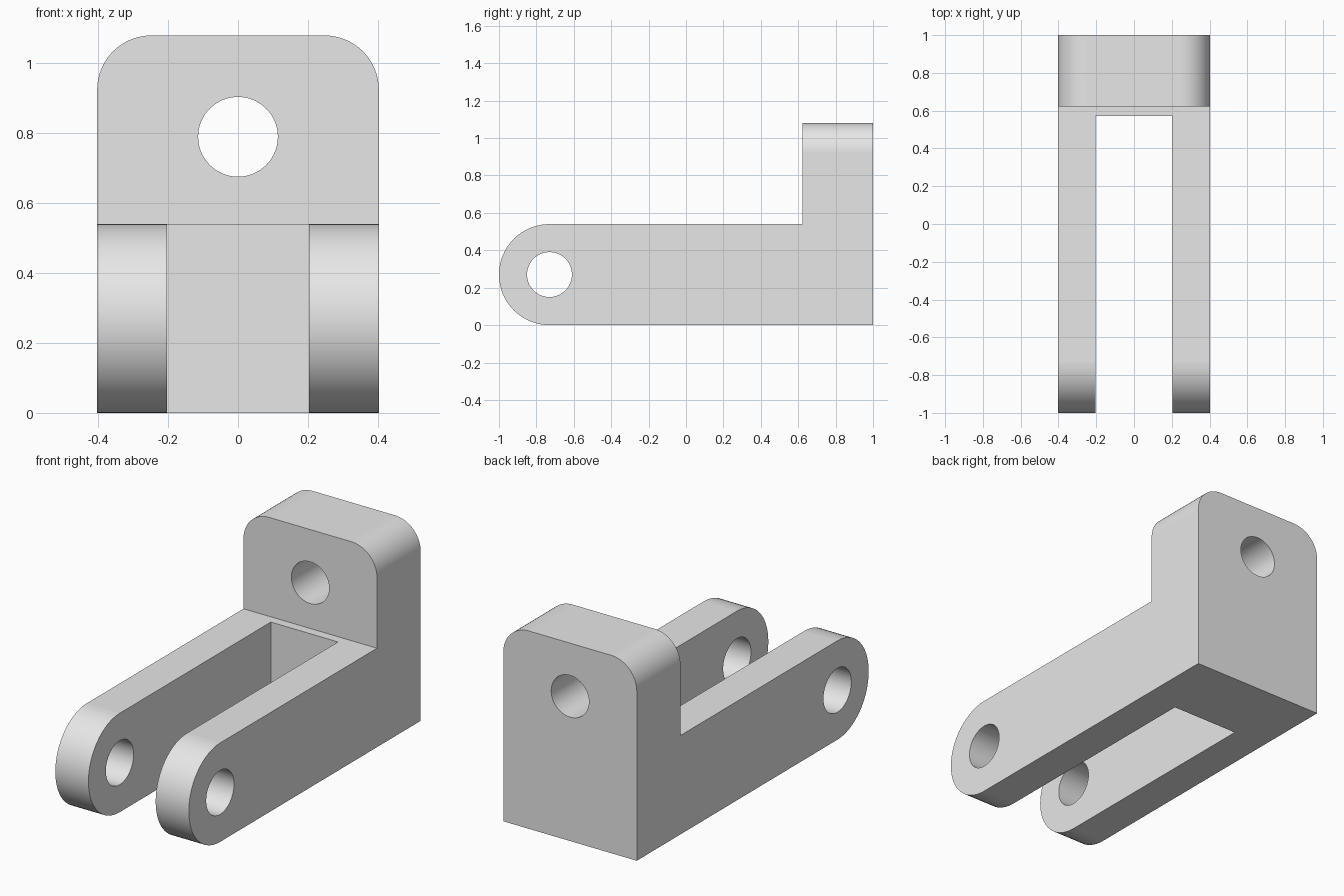
import bpy, bmesh
from math import sin, cos, pi
from mathutils import Matrix

if "Cube" in bpy.data.objects:
    bpy.data.objects.remove(bpy.data.objects["Cube"], do_unlink=True)

HALF_W, HEIGHT = 0.403, 1.08
ARM_R = 0.27
PIVOT_Y = ARM_R - 1
UPRIGHT_Y = 0.623
STEPS = 32

grey = bpy.data.materials.new("plain grey")
grey.use_nodes = True
grey.diffuse_color = (0.8, 0.8, 0.8, 1)
grey.node_tree.nodes["Principled BSDF"].inputs["Base Color"].default_value = grey.diffuse_color


def make_object(name, bm):
    bmesh.ops.recalc_face_normals(bm, faces=bm.faces)
    mesh = bpy.data.meshes.new(name)
    bm.to_mesh(mesh)
    bm.free()
    mesh.materials.append(grey)
    obj = bpy.data.objects.new(name, mesh)
    bpy.context.collection.objects.link(obj)
    return obj


def pin_cutter(name, radius, location, axis):
    bm = bmesh.new()
    turn = Matrix.Rotation(pi / 2, 4, axis)
    bmesh.ops.create_cone(bm, cap_ends=True, segments=2 * STEPS, radius1=radius,
                          radius2=radius, depth=1.2,
                          matrix=Matrix.Translation(location) @ turn)
    return make_object(name, bm)


# L-shaped side profile with a round arm end, extruded across the width
profile = [(1, 0), (1, HEIGHT), (UPRIGHT_Y, HEIGHT), (UPRIGHT_Y, 2 * ARM_R)]
for i in range(STEPS + 1):
    a = pi / 2 + pi * i / STEPS
    profile.append((PIVOT_Y + ARM_R * cos(a), ARM_R + ARM_R * sin(a)))

bm = bmesh.new()
face = bm.faces.new([bm.verts.new((-HALF_W, y, z)) for y, z in profile])
extruded = bmesh.ops.extrude_face_region(bm, geom=[face])["geom"]
bmesh.ops.translate(bm, vec=(2 * HALF_W, 0, 0),
                    verts=[v for v in extruded if isinstance(v, bmesh.types.BMVert)])
bmesh.ops.recalc_face_normals(bm, faces=bm.faces)

# Rounded top corners of the upright
corners = [e for e in bm.edges
           if all(v.co.z > HEIGHT - 0.001 for v in e.verts)
           and abs(e.verts[0].co.x - e.verts[1].co.x) < 0.001]
bmesh.ops.bevel(bm, geom=corners, offset=0.155, segments=16, profile=0.5,
                affect='EDGES')
bracket = make_object("clevis_bracket", bm)

# Slot between the arms
bm = bmesh.new()
bmesh.ops.create_cube(bm, size=1, matrix=Matrix.Translation((0, 0.573 - 1, 0.3))
                      @ Matrix.Diagonal((0.406, 2, 1, 1)))
cutters = [make_object("slot_cutter", bm),
           pin_cutter("arm_hole_cutter", 0.12, (0, PIVOT_Y, ARM_R), 'Y'),
           pin_cutter("upright_hole_cutter", 0.114, (0, 0.8, 0.79), 'X')]

bpy.context.view_layer.objects.active = bracket
for cutter in cutters:
    mod = bracket.modifiers.new(cutter.name, 'BOOLEAN')
    mod.operation, mod.solver, mod.object = 'DIFFERENCE', 'EXACT', cutter
    bpy.ops.object.modifier_apply(modifier=mod.name)
    bpy.data.objects.remove(cutter, do_unlink=True)

# Smooth the curved strips, keep the flat sides flat
for p in bracket.data.polygons:
    p.use_smooth = max(abs(c) for c in p.normal) < 0.9999
